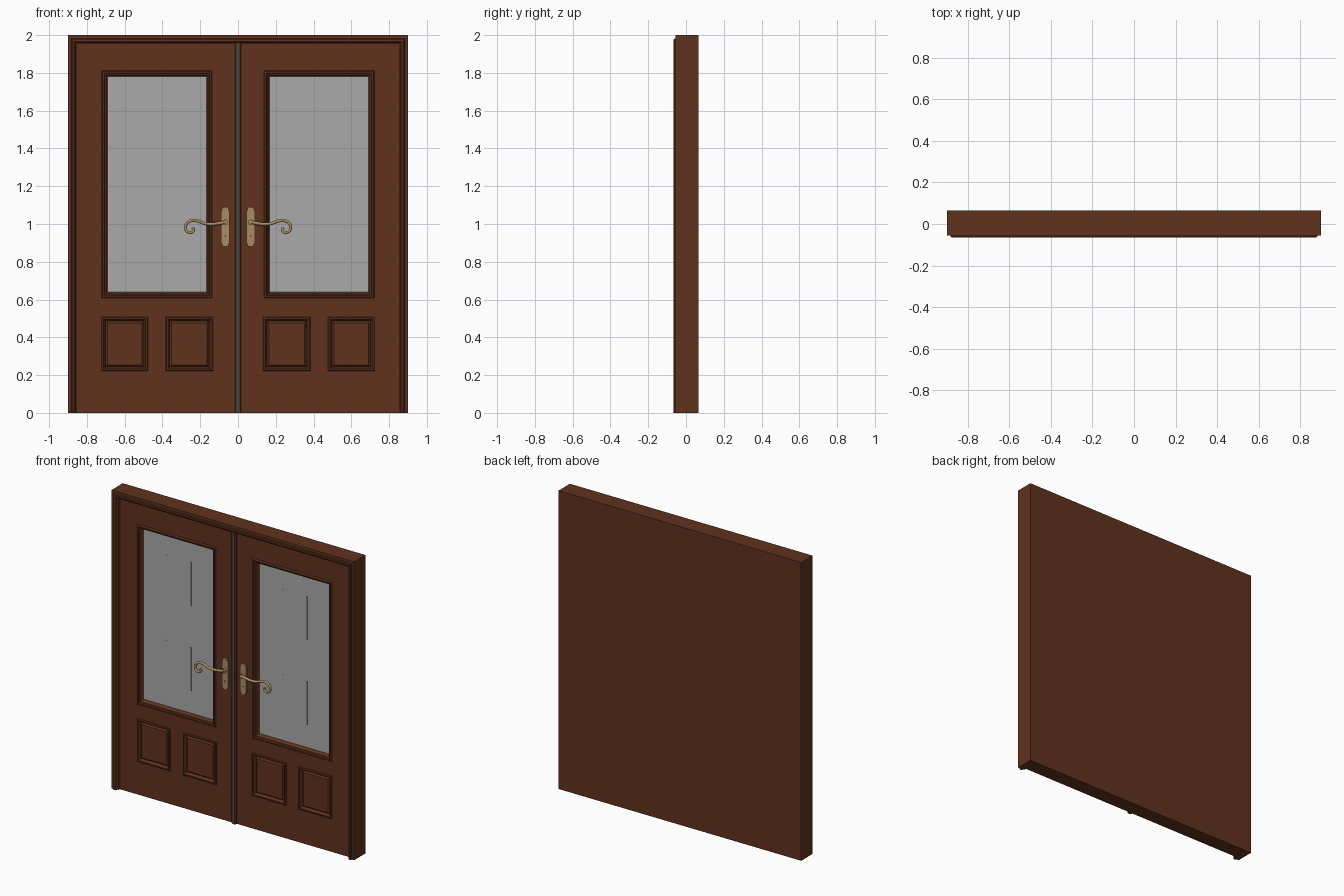
import bpy, bmesh, math
from mathutils import Vector

if "Cube" in bpy.data.objects:
    bpy.data.objects.remove(bpy.data.objects["Cube"])


def material(name, rgb):
    m = bpy.data.materials.new(name)
    m.diffuse_color = (*rgb, 1)
    m.use_nodes = True
    m.node_tree.nodes["Principled BSDF"].inputs["Base Color"].default_value = m.diffuse_color
    return m


WOOD = material("brown_wood", (0.115, 0.032, 0.0125))
SEAM = material("dark_grey_seam", (0.075, 0.06, 0.055))
GLASS = material("grey_glass", (0.40, 0.40, 0.40))
BRASS = material("pale_brass", (0.40, 0.265, 0.125))

FACE = -0.035    # front face of the door leaves
CORE = -0.008    # front face of the solid back slab


def finish(bm, name, mat):
    bmesh.ops.recalc_face_normals(bm, faces=bm.faces)
    me = bpy.data.meshes.new(name)
    bm.to_mesh(me)
    bm.free()
    me.materials.append(mat)
    ob = bpy.data.objects.new(name, me)
    bpy.context.collection.objects.link(ob)
    return ob


def box(name, x0, x1, y0, y1, z0, z1, mat):
    bm = bmesh.new()
    bmesh.ops.create_cube(bm, size=1)
    for v in bm.verts:
        v.co = Vector((x0 if v.co.x < 0 else x1, y0 if v.co.y < 0 else y1,
                       z0 if v.co.z < 0 else z1))
    return finish(bm, name, mat)


def moulding(name, x0, x1, z0, z1, profile, closed=True):
    """Mitred sweep of an (inset, y) profile round a rectangle; open = no bottom rail."""
    bm = bmesh.new()
    corners = [(x0, z0, 1, 1 if closed else 0), (x0, z1, 1, -1),
               (x1, z1, -1, -1), (x1, z0, -1, 1 if closed else 0)]
    rings = [[bm.verts.new((x + sx * d, y, z + sz * d)) for d, y in profile]
             for x, z, sx, sz in corners]
    n = len(profile)
    for i in range(4 if closed else 3):
        a, b = rings[i], rings[(i + 1) % 4]
        for j in range(n):
            k = (j + 1) % n
            bm.faces.new((a[j], a[k], b[k], b[j]))
    if not closed:
        bm.faces.new(rings[0])
        bm.faces.new(rings[3])
    return finish(bm, name, WOOD)


def leaf(name, s, x0, x1, z0, z1, holes):
    """Door leaf plate with rectangular openings."""
    xs = sorted({x0, x1, *[h[0] for h in holes], *[h[1] for h in holes]})
    zs = sorted({z0, z1, *[h[2] for h in holes], *[h[3] for h in holes]})
    bm = bmesh.new()
    grid = [[bm.verts.new((s * x, FACE, z)) for z in zs] for x in xs]
    for i in range(len(xs) - 1):
        for j in range(len(zs) - 1):
            cx, cz = (xs[i] + xs[i + 1]) / 2, (zs[j] + zs[j + 1]) / 2
            if any(h[0] < cx < h[1] and h[2] < cz < h[3] for h in holes):
                continue
            bm.faces.new((grid[i][j], grid[i + 1][j], grid[i + 1][j + 1], grid[i][j + 1]))
    extrude(bm, bm.faces[:], Vector((0, CORE - FACE, 0)))
    return finish(bm, name, WOOD)


def extrude(bm, faces, offset):
    ext = bmesh.ops.extrude_face_region(bm, geom=faces, use_keep_orig=True)
    verts = [v for v in ext["geom"] if isinstance(v, bmesh.types.BMVert)]
    bmesh.ops.translate(bm, verts=verts, vec=offset)


def prism(name, points, offset, mat):
    bm = bmesh.new()
    f = bm.faces.new([bm.verts.new(p) for p in points])
    extrude(bm, [f], Vector(offset))
    return finish(bm, name, mat)


def disc(name, x, z, r, y0, y1, mat):
    pts = [(x + r * math.cos(a * math.pi / 10), y0, z + r * math.sin(a * math.pi / 10))
           for a in range(20)]
    return prism(name, pts, (0, y1 - y0, 0), mat)


# solid back slab and the outer frame with its raised bead
box("back_slab", -0.9, 0.9, CORE, 0.065, 0, 2, WOOD)
moulding("outer_frame", -0.9, 0.9, 0, 2,
         [(0, CORE), (0, -0.055), (0.017, -0.055), (0.019, -0.062), (0.023, -0.065),
          (0.033, -0.065), (0.037, -0.06), (0.039, -0.05), (0.048, -0.047), (0.048, CORE)],
         closed=False)

# centre strip covering the meeting edges, with a dark grey front
strip = prism("centre_strip",
              [(-0.016, FACE, 0), (-0.016, -0.044, 0), (-0.010, -0.050, 0),
               (0.010, -0.050, 0), (0.016, -0.044, 0), (0.016, FACE, 0)],
              (0, 0, 1.952), WOOD)
strip.data.materials.append(SEAM)
for p in strip.data.polygons:
    p.material_index = 1 if p.normal.y < -0.9 else 0

WINDOW = (0.15, 0.71, 0.625, 1.795)
PANELS = [(0.145, 0.37, 0.235, 0.495), (0.49, 0.71, 0.235, 0.495)]

for side, s in (("left", -1), ("right", 1)):
    leaf(f"{side}_door_leaf", s, 0, 0.852, 0, 1.952, [WINDOW] + PANELS)

    # window: raised moulding stepping down to the glass
    a, b = sorted((s * 0.137, s * 0.722))
    moulding(f"{side}_window_moulding", a, b, 0.608, 1.812,
             [(0, CORE), (0, -0.041), (0.004, -0.047), (0.012, -0.047),
              (0.016, -0.040), (0.022, -0.038), (0.031, -0.020), (0.031, CORE)])
    a, b = sorted((s * 0.15, s * 0.71))
    box(f"{side}_glass", a, b, -0.014, CORE, 0.625, 1.795, GLASS)

    # slim raised strips on the glass
    for x in (0.34, 0.52):
        for z0, z1 in ((0.79, 1.08), (1.36, 1.65)):
            box(f"{side}_glass_strip", s * x - 0.005, s * x + 0.005,
                -0.018, -0.013, z0, z1, GLASS)

    # lower panels: moulding ring and raised field
    for x0, x1, z0, z1 in PANELS:
        a, b = sorted((s * x0, s * x1))
        moulding(f"{side}_panel_moulding", a - 0.013, b + 0.013, z0 - 0.013, z1 + 0.013,
                 [(0, CORE), (0, -0.038), (0.004, -0.042), (0.012, -0.042),
                  (0.017, -0.034), (0.021, -0.022), (0.021, CORE)])
        moulding(f"{side}_panel_bevel", a + 0.007, b - 0.007, z0 + 0.007, z1 - 0.007,
                 [(0, CORE), (0, -0.022), (0.011, -0.034), (0.015, -0.034), (0.015, CORE)])
        box(f"{side}_panel_field", a + 0.02, b - 0.02, -0.034, CORE, z0 + 0.02, z1 - 0.02, WOOD)

    # handle backplate with waisted, rounded ends
    half = [(0.010, 0.105), (0.016, 0.098), (0.018, 0.090), (0.023, 0.083), (0.023, 0)]
    q = half + [(x, -z) for x, z in half[-2::-1]]
    outline = q + [(-x, z) for x, z in q[::-1]]
    prism(f"{side}_handle_plate", [(s * 0.067 + x, FACE, 0.985 + z) for x, z in outline],
          (0, -0.008, 0), BRASS)
    disc(f"{side}_handle_spindle", s * 0.067, 1.01, 0.014, FACE, -0.060, BRASS)
    disc(f"{side}_keyhole", s * 0.067, 0.935, 0.005, FACE, -0.0445, SEAM)

    # scrolled lever
    path = [(0.067, 1.01), (0.10, 1.004), (0.14, 0.999), (0.18, 1.004), (0.22, 1.018),
            (0.25, 1.017), (0.272, 1.002), (0.279, 0.98), (0.268, 0.960), (0.248, 0.955),
            (0.235, 0.967), (0.240, 0.981)]
    cu = bpy.data.curves.new(f"{side}_lever", 'CURVE')
    cu.dimensions = '3D'
    cu.bevel_depth = 0.0095
    cu.bevel_resolution = 3
    cu.resolution_u = 5
    cu.use_fill_caps = True
    sp = cu.splines.new('BEZIER')
    sp.bezier_points.add(len(path) - 1)
    for i, (p, (x, z)) in enumerate(zip(sp.bezier_points, path)):
        p.co = (s * x, -0.0552, z)
        p.handle_left_type = p.handle_right_type = 'AUTO'
        p.radius = 1.0 - 0.02 * i
    cu.materials.append(BRASS)
    ob = bpy.data.objects.new(f"{side}_lever", cu)
    bpy.context.collection.objects.link(ob)
    bpy.ops.object.select_all(action='DESELECT')
    ob.select_set(True)
    bpy.context.view_layer.objects.active = ob
    bpy.ops.object.convert(target='MESH')
    bpy.ops.object.shade_smooth_by_angle(angle=math.radians(40))
